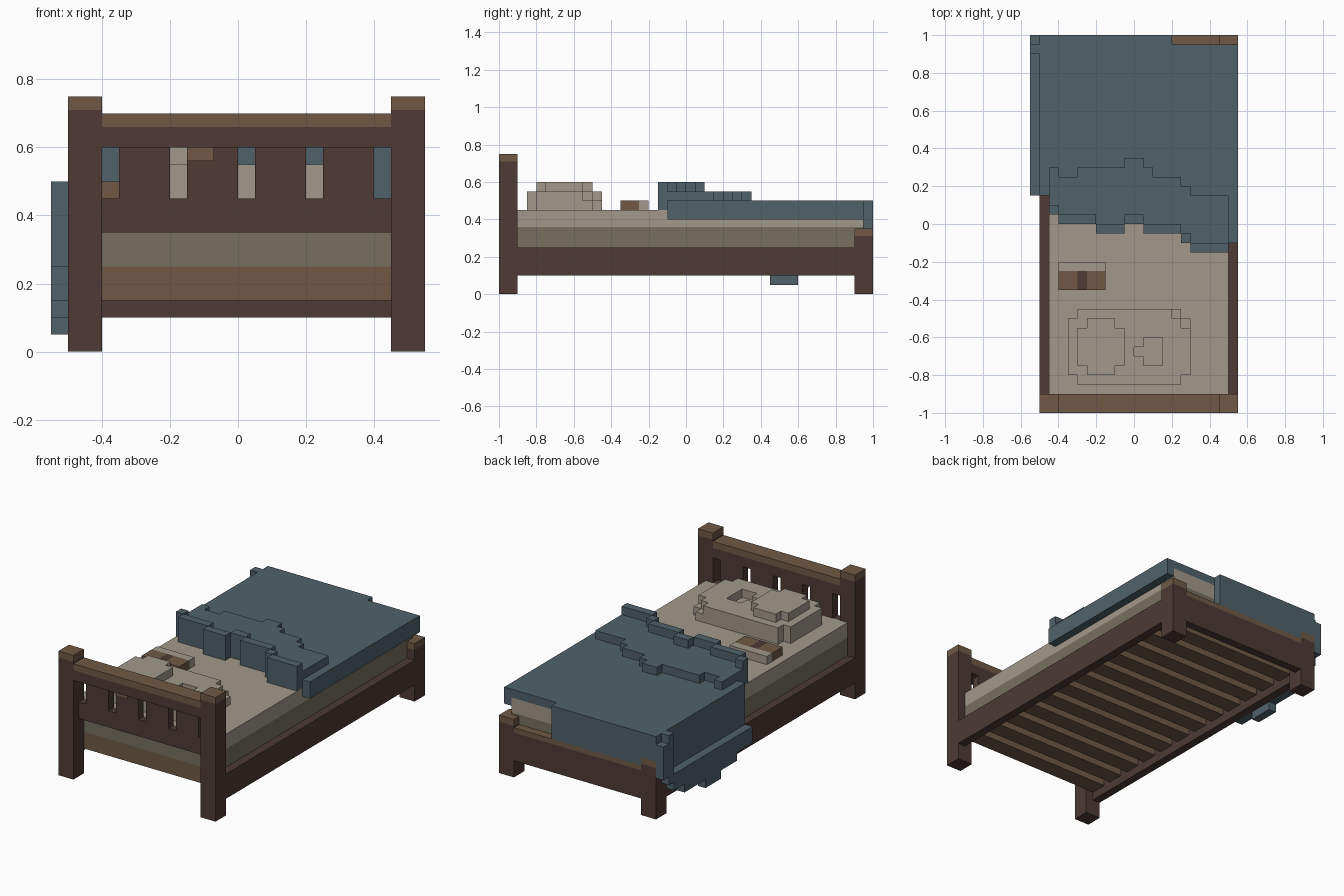
import bpy, bmesh

cube = bpy.data.objects.get("Cube")
if cube:
    bpy.data.objects.remove(cube, do_unlink=True)


def material(name, hex_code):
    rgb = [int(hex_code[i:i + 2], 16) / 255 for i in (0, 2, 4)]
    col = [c / 12.92 if c < 0.04 else ((c + 0.055) / 1.055) ** 2.4 for c in rgb] + [1]
    m = bpy.data.materials.new(name)
    m.use_nodes = True
    m.diffuse_color = col
    m.node_tree.nodes["Principled BSDF"].inputs["Base Color"].default_value = col
    return m


DARK = material("dark wood", "4e3a35")
BROWN = material("light wood", "705945")
LINEN = material("linen", "a2998b")
TAUPE = material("shaded linen", "777060")
BLUE = material("blue wool", "50626b")


def prism(name, mat, outline, z0, z1):
    """Extrude a flat outline from z0 up to z1."""
    bm = bmesh.new()
    face = bm.faces.new([bm.verts.new((x, y, z0)) for x, y in outline])
    top = bmesh.ops.extrude_face_region(bm, geom=[face])["geom"]
    for v in top:
        if isinstance(v, bmesh.types.BMVert):
            v.co.z = z1
    bmesh.ops.recalc_face_normals(bm, faces=bm.faces)
    mesh = bpy.data.meshes.new(name)
    bm.to_mesh(mesh)
    bm.free()
    mesh.materials.append(mat)
    ob = bpy.data.objects.new(name, mesh)
    bpy.context.collection.objects.link(ob)
    return ob


def box(name, mat, x, y, z):
    return prism(name, mat, [(x[0], y[0]), (x[1], y[0]), (x[1], y[1]), (x[0], y[1])], *z)


def stairs(steps, end):
    """Turn (start, level) steps into a stepped line."""
    pts = []
    for i, (a, lev) in enumerate(steps):
        b = steps[i + 1][0] if i + 1 < len(steps) else end
        pts += [(a, lev), (b, lev)]
    return pts


# Posts with light caps
for side, x in (("right", (-.5, -.4)), ("left", (.45, .55))):
    for end, y, h in (("head", (-1, -.9), .75), ("foot", (.9, 1), .35)):
        box(f"{side}_{end}_post", DARK, x, y, (0, h - .04))
        box(f"{side}_{end}_post_cap", BROWN, x, y, (h - .04, h))

# Headboard: rail, slats and lower panel
box("head_rail", DARK, (-.4, .45), (-1, -.9), (.6, .66))
box("head_rail_top", BROWN, (-.4, .45), (-1, -.9), (.66, .7))
box("head_panel", DARK, (-.4, .45), (-.95, -.9), (.35, .45))
for i in range(4):
    x = -.35 + .2 * i
    box("head_slat", DARK, (x, x + .15), (-.95, -.9), (.45, .6))
box("head_slat_patch", BROWN, (-.15, -.07), (-.955, -.95), (.56, .6))

# Footboard and side rails
box("foot_rail", DARK, (-.4, .45), (.95, 1), (.1, .27))
box("foot_rail_top", BROWN, (-.4, .45), (.95, 1), (.27, .3))
box("right_side_rail", DARK, (-.5, -.45), (-.9, .9), (.1, .25))
box("left_side_rail", DARK, (.5, .55), (-.9, .9), (.1, .25))

# Slats under the mattress
for i in range(12):
    y = -.9 + .15 * i
    box("bed_slat", BROWN, (-.45, .5), (y, y + .1), (.15, .25))

# Mattress
box("mattress_lower", TAUPE, (-.45, .5), (-.9, .95), (.25, .36))
box("mattress_upper", LINEN, (-.45, .5), (-.9, .95), (.36, .45))

# Pillow with a raised half and a hollow
X0, X1, Y0, Y1 = -.35, .3, -.85, -.45
pillow = [(X0, -.8), (-.3, -.8), (-.3, Y0), (.25, Y0), (.25, -.8), (X1, -.8),
          (X1, -.55), (.25, -.55), (.25, -.5), (.2, -.5), (.2, Y1), (-.3, Y1), (-.3, -.5), (X0, -.5)]
prism("pillow_base", LINEN, pillow, .45, .5)
box("pillow_corner", LINEN, (.2, .25), (-.5, Y1), (.45, .5))
box("pillow_corner", LINEN, (.25, .3), (-.55, -.5), (.45, .5))
hollow = [(0, -.7), (.05, -.7), (.05, -.75), (.15, -.75), (.15, -.6), (.05, -.6), (.05, -.65), (0, -.65)]
# The top layer is split along the hollow's middle
west = [p for p in pillow if p[0] < 0]
east = [p for p in pillow if p[0] > 0]
prism("pillow_top_right", LINEN, west[:3] + [(0, Y0), (0, Y1)] + west[3:], .5, .55)
prism("pillow_top_left", LINEN,
      [(0, Y0)] + east + [(0, Y1), (0, -.65)] + hollow[6:3:-1] + hollow[3:0:-1] + [(0, -.7)], .5, .55)
prism("pillow_bulge", LINEN,
      [(-.3, -.75), (-.25, -.75), (-.25, -.8), (-.1, -.8), (-.1, -.75), (-.05, -.75),
       (-.05, -.55), (-.1, -.55), (-.1, -.5), (-.25, -.5), (-.25, -.55), (-.3, -.55)], .55, .6)

# Small book lying on the mattress
box("book_cover", BROWN, (-.4, -.3), (-.35, -.25), (.45, .5))
box("book_band", DARK, (-.3, -.25), (-.35, -.25), (.45, .5))
box("book_cover", BROWN, (-.25, -.15), (-.35, -.25), (.45, .5))
box("book_pages", LINEN, (-.4, -.15), (-.25, -.2), (.45, .5))

# Blanket: sheet, folded layer and front ridge
front = [(-.45, .05), (-.4, 0), (-.2, -.05), (-.05, 0), (.05, -.05), (.25, -.1), (.3, -.15)]
back = [(-.45, .3), (-.4, .25), (-.3, .3), (-.05, .35), (.05, .3), (.1, .25), (.25, .2), (.3, .15)]
front_line = stairs(front, .5)
ridge_line = stairs([(x, y + .05) for x, y in front], .5)
prism("blanket_sheet", BLUE, front_line + [(.5, .95), (-.45, .95)], .45, .5)
prism("blanket_fold", BLUE, front_line + stairs(back, .5)[::-1], .5, .55)
prism("blanket_ridge", BLUE, front_line + ridge_line[::-1], .55, .6)

# Blanket edges over the sides and the foot
box("blanket_left_edge", BLUE, (.5, .55), (-.1, .95), (.4, .5))
box("blanket_right_edge", BLUE, (-.5, -.45), (.15, .95), (.25, .5))
box("blanket_foot_drape", BLUE, (-.4, .2), (.95, 1), (.3, .5))
box("blanket_foot_corner", BLUE, (-.5, -.4), (.95, 1), (.35, .5))
hang = [(.15, .3, .15, .25), (.3, .45, .1, .25), (.45, .6, .05, .25), (.6, .8, .1, .25),
        (.8, .9, .15, .25), (.9, .95, .2, .5), (.95, 1, .25, .45)]
for y0, y1, z0, z1 in hang:
    box("blanket_hanging_hem", BLUE, (-.55, -.5), (y0, y1), (z0, z1))
